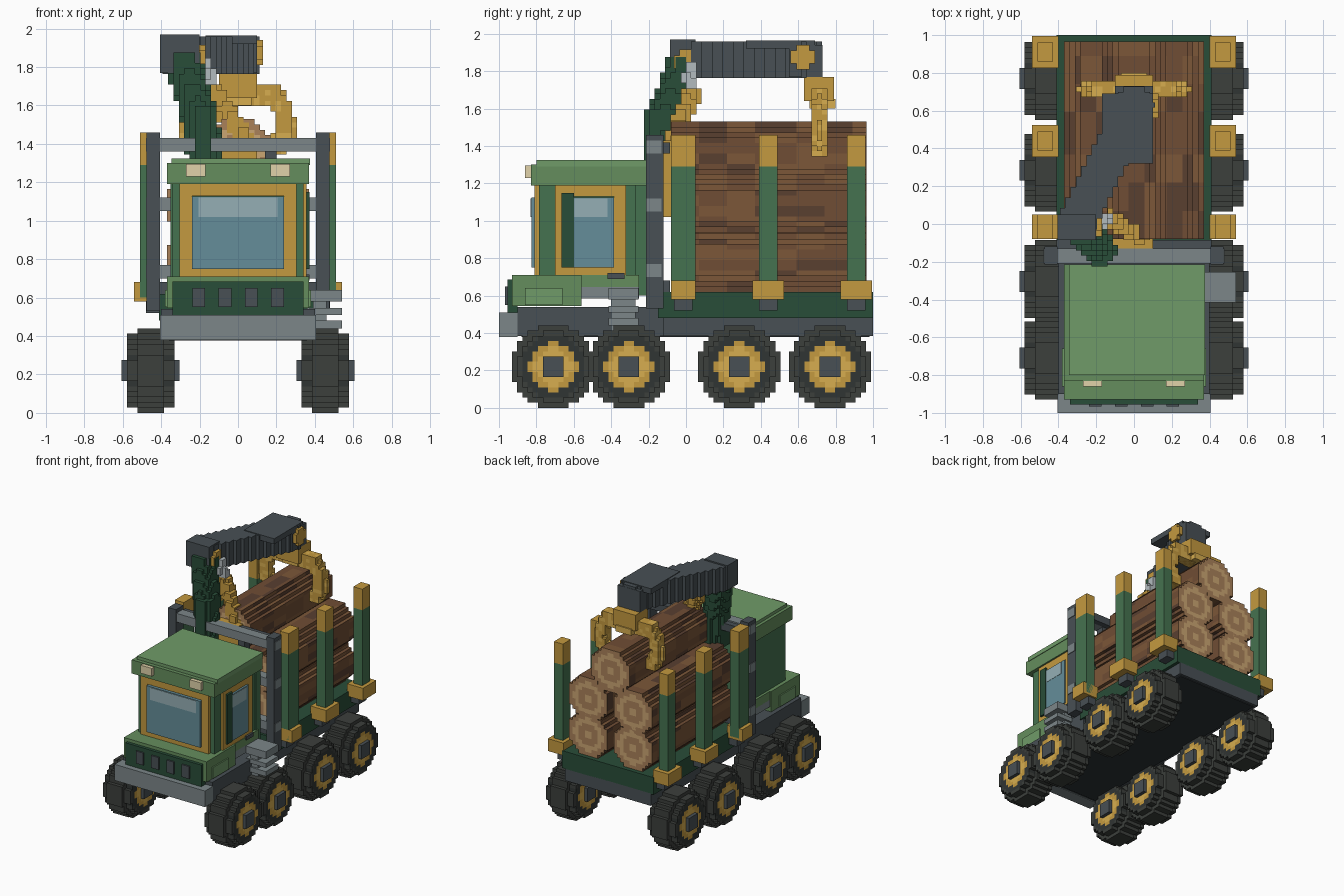
import bpy, random
from math import hypot, floor
from mathutils import Vector

if "Cube" in bpy.data.objects:
    bpy.data.objects.remove(bpy.data.objects["Cube"])

random.seed(4)
COL = dict(green=(.13, .27, .11), lime=(.16, .33, .14), mid=(.06, .17, .08), dark=(.022, .075, .04),
           yellow=(.55, .32, .05), gold=(.68, .42, .08), steel=(.065, .08, .09), grey=(.2, .24, .25),
           black=(.03, .035, .033), rubber=(.045, .05, .045), glass=(.13, .27, .32), shine=(.3, .43, .46),
           cream=(.75, .65, .4), bark=(.16, .075, .035), bark2=(.2, .095, .04), bark3=(.1, .05, .03),
           wood=(.6, .38, .17), wood2=(.4, .22, .1), under=(.025, .032, .036), rod=(.45, .5, .52))
MAT = {}
for k, c in COL.items():
    MAT[k] = bpy.data.materials.new(k)
    MAT[k].diffuse_color = (*c, 1)


def make(name, verts, faces, cols, idx=None):
    me = bpy.data.meshes.new(name)
    me.from_pydata(verts, [], faces)
    for c in cols:
        me.materials.append(MAT[c])
    if idx:
        me.polygons.foreach_set("material_index", idx)
    ob = bpy.data.objects.new(name, me)
    bpy.context.collection.objects.link(ob)
    return ob


AX = [(1, 0, 0), (0, 1, 0), (0, 0, 1)]


def vox(name, lo, hi, size, inside, cols, face=None):
    """Blocky solid: keeps only the outside faces of the cells where inside() gives a colour number."""
    n = [max(1, round((hi[i] - lo[i]) / size[i])) for i in range(3)]
    st = [(hi[i] - lo[i]) / n[i] for i in range(3)]
    cells = {}
    for i in range(n[0]):
        for j in range(n[1]):
            for k in range(n[2]):
                p = [lo[a] + ((i, j, k)[a] + .5) * st[a] for a in range(3)]
                m = inside(*p)
                if m is not None:
                    cells[i, j, k] = (m, p)
    ids, faces, idx = {}, [], []
    for c, (m, p) in cells.items():
        for a in range(3):
            u, v = (a + 1) % 3, (a + 2) % 3
            for s in (0, 1):
                nb = list(c)
                nb[a] += 2 * s - 1
                if tuple(nb) in cells:
                    continue
                q = []
                for du, dv in ((0, 0), (1, 0), (1, 1), (0, 1)):
                    w = list(c)
                    w[a] += s
                    w[u] += du
                    w[v] += dv
                    q.append(ids.setdefault(tuple(w), len(ids)))
                faces.append(q if s else q[::-1])
                idx.append(face(m, a, *p) if face else m)
    verts = [[lo[a] + w[a] * st[a] for a in range(3)] for w in ids]
    return make(name, verts, faces, cols, idx)


def box(name, x0, x1, y0, y1, z0, z1, col, mirror=False):
    vox(name, (x0, y0, z0), (x1, y1, z1), (9, 9, 9), lambda *p: 0, [col])
    if mirror:
        box(name + "_left", -x1, -x0, y0, y1, z0, z1, col)


def beam(name, pts, half, cols, cell=.028):
    """Blocky bar along a path, square in section."""
    pts = [Vector(p) for p in pts]
    lo = [floor((min(p[a] for p in pts) - half) / cell) * cell for a in range(3)]
    hi = [lo[a] + cell * (1 + round((max(p[a] for p in pts) + half - lo[a]) / cell)) for a in range(3)]

    def inside(*p):
        p = Vector(p)
        for a, b in zip(pts, pts[1:]):
            t = max(0, min(1, (p - a).dot(b - a) / (b - a).length_squared))
            d = p - a.lerp(b, t)
            if max(abs(d.z), hypot(d.x, d.y)) < half:
                return random.randrange(len(cols))
    return vox(name, lo, hi, (cell,) * 3, inside, cols)


# wheels
def wheel(x, y, z):
    r, w = hypot(y, z), abs(x)
    if max(abs(y), abs(z)) < .055:
        return 2
    if w > .12:
        return None
    if r < .13:
        return 3 if r < .1 and (abs(y) < .055 or abs(z) < .055) else 1
    if r < .19 or (r < .225 and w < .08):
        return 0 if r < .17 else 4


tyre = vox("wheel", (-.151, -.22, -.22), (.151, .22, .22), (.0275,) * 3, wheel,
           ["black", "yellow", "steel", "gold", "rubber"])
for i, y in enumerate((-.71, -.305, .285, .77)):
    for s in (-1, 1):
        ob = tyre if (i, s) == (0, -1) else tyre.copy()
        if ob is not tyre:
            bpy.context.collection.objects.link(ob)
        ob.location = (s * .455, y, .22)

# chassis and load bed
box("frame_front", -.4, .4, -.9, -.12, .385, .54, "steel")
box("frame_rear", -.385, .385, -.12, 1, .385, .485, "steel")
box("underside_plate", -.36, .36, -.88, .98, .378, .39, "under")
box("bumper", -.405, .405, -1, -.9, .38, .51, "grey")
box("load_bed", -.41, .41, -.15, 1, .48, .62, "dark")

# stakes with feet and caps
for y, a, b in ((-.015, .065, .065), (.44, .05, .085), (.91, .05, .085)):
    box("stake", .43, .51, y - a, y + a, .6, 1.29, "mid", True)
    box("stake_cap", .43, .51, y - a, y + a, 1.29, 1.46, "yellow", True)
    box("stake_foot", .4, .54, y - b, y + b, .58, .68, "yellow", True)
    box("stake_bracket", .4, .48, y - .05, y + .05, .52, .58, "steel", True)

# headboard rack
box("rack_post", .405, .475, -.215, -.12, .53, 1.46, "steel", True)
box("rack_inner_post", .14, .2, -.2, -.13, .6, 1.4, "steel", True)
for z in (.7, 1.05, 1.36):
    box("rack_rail", -.48, .48, -.21, -.13, z, z + .07, "grey")
box("rack_sill", -.41, .41, -.13, -.085, .6, .68, "steel")
box("rack_top_bar", -.41, .41, -.13, -.085, 1.36, 1.42, "steel")

# cab
box("hood", -.37, .37, -.93, -.56, .545, .71, "green")
box("hood_nose", -.34, .34, -.955, -.9, .51, .685, "dark")
box("hood_side_panel", .3, .38, -.86, -.66, .55, .64, "lime", True)
box("cab_floor", -.36, .36, -.56, -.25, .585, .645, "grey")
box("cab_skirt", -.36, .36, -.6, -.25, .64, .71, "green")
box("cab_body", -.34, .34, -.785, -.25, .7, 1.2, "mid")
box("cab_back", -.35, .35, -.27, -.215, .6, 1.2, "mid")
box("roof", -.37, .37, -.83, -.215, 1.19, 1.3, "green")
box("roof_top", -.345, .375, -.8, -.215, 1.29, 1.325, "lime")
for k in range(4):
    x = -.205 + .137 * k
    box("grille_slot", x - .033, x + .033, -.967, -.95, .55, .65, "steel")
box("roof_lamp", .17, .27, -.86, -.83, 1.23, 1.295, "cream", True)


# window frames and glass
def window(name, u0, u1, place):
    place(name + "_sill", u0, u1, .71, .75, "yellow", 1)
    place(name + "_header", u0, u1, 1.13, 1.195, "yellow", 1)
    place(name + "_jamb_a", u0, u0 + .065, .75, 1.13, "yellow", 1)
    place(name + "_jamb_b", u1 - .065, u1, .75, 1.13, "yellow", 1)
    place(name + "_glass", u0 + .065, u1 - .065, .75, 1.125, "glass", 1.6)
    place(name + "_shine", u0 + .1, u1 - .1, 1.02, 1.12, "shine", 1.75)


window("windscreen", -.305, .305, lambda n, a, b, z0, z1, c, d: box(n, a, b, -.785 - .026 * d, -.78, z0, z1, c))
window("door", -.7, -.32, lambda n, a, b, z0, z1, c, d: box(n, .335, .34 + .016 * d, a, b, z0, z1, c))
box("door_post", .34, .372, -.665, -.6, .75, 1.15, "dark")
box("door_handle", .34, .372, -.42, -.33, .69, .72, "steel")

# boarding steps, right side only
for z0, z1, x1 in ((.58, .64, .54), (.51, .545, .54), (.44, .48, .54)):
    box("step", .36, x1, -.415, -.255, z0, z1, "grey")
box("step_bracket", .39, .46, -.4, -.27, .41, .6, "grey")


# logs
R = .17
for i, (cx, cz) in enumerate(((-.2, .79), (.2, .79), (-.2, 1.08), (.2, 1.08), (0, 1.36))):
    tone = {}

    def paint(m, axis, x, y, z):
        if axis == 1 and abs(y - .445) > .45:
            return 3 + int(hypot(x - cx, z - cz) / .043) % 2
        key = (int((x + 2) / .09), int((y + 2) / .16), int((z + 2) / .057), axis)
        return tone.setdefault(key, random.choice((0, 0, 1, 1, 2)))
    vox(f"log_{i + 1}", (cx - R, -.08, cz - R), (cx + R, .965, cz + R), (.0285, .075, .0285),
        lambda x, y, z: 0 if hypot(x - cx, z - cz) < R + .004 else None,
        ["bark", "bark2", "bark3", "wood", "wood2"], paint)

# crane arm
box("crane_mount", -.14, .1, -.13, -.075, 1.02, 1.43, "yellow")
beam("crane_column", [(-.17, -.13, 1.3), (-.19, -.13, 1.5), (-.27, -.03, 1.78)], .09, ["dark"])
box("crane_elbow", -.405, -.2, -.085, .05, 1.77, 1.97, "steel")
beam("crane_boom", [(-.3, .02, 1.86), (0, .63, 1.86)], .1, ["steel"])
box("boom_head", -.1, .1, .55, .73, 1.77, 1.94, "steel")
box("boom_cap", -.17, .1, .32, .69, 1.92, 1.965, "steel")
beam("crane_ram", [(.03, -.07, 1.43), (-.13, .03, 1.67)], .045, ["yellow"])
beam("crane_ram_rod", [(-.13, .02, 1.67), (-.17, .02, 1.82)], .035, ["rod"])
for n, x, y, z in (("elbow_pin", -.2, 0, 1.85), ("boom_pin", .1, .625, 1.875)):
    box(n + "_wide", x - .01, x + .03, y - .065, y + .065, z - .035, z + .035, "yellow")
    box(n + "_tall", x - .01, x + .03, y - .035, y + .035, z - .065, z + .065, "yellow")

# log grapple
box("grapple_head", -.1, .1, .63, .79, 1.64, 1.77, "yellow")
box("grapple_rotor", -.07, .07, .66, .8, 1.6, 1.65, "gold")
for s in (-1, 1):
    beam("grapple_tine", [(s * .05, .71, 1.65), (s * .19, .71, 1.65), (s * .245, .71, 1.56),
                          (s * .25, .71, 1.47), (s * .21, .71, 1.39)], .048, ["yellow", "yellow", "gold"])

for m in bpy.data.materials:
    if m.users and not m.is_grease_pencil:
        m.use_nodes = True
        m.node_tree.nodes["Principled BSDF"].inputs["Base Color"].default_value = m.diffuse_color
